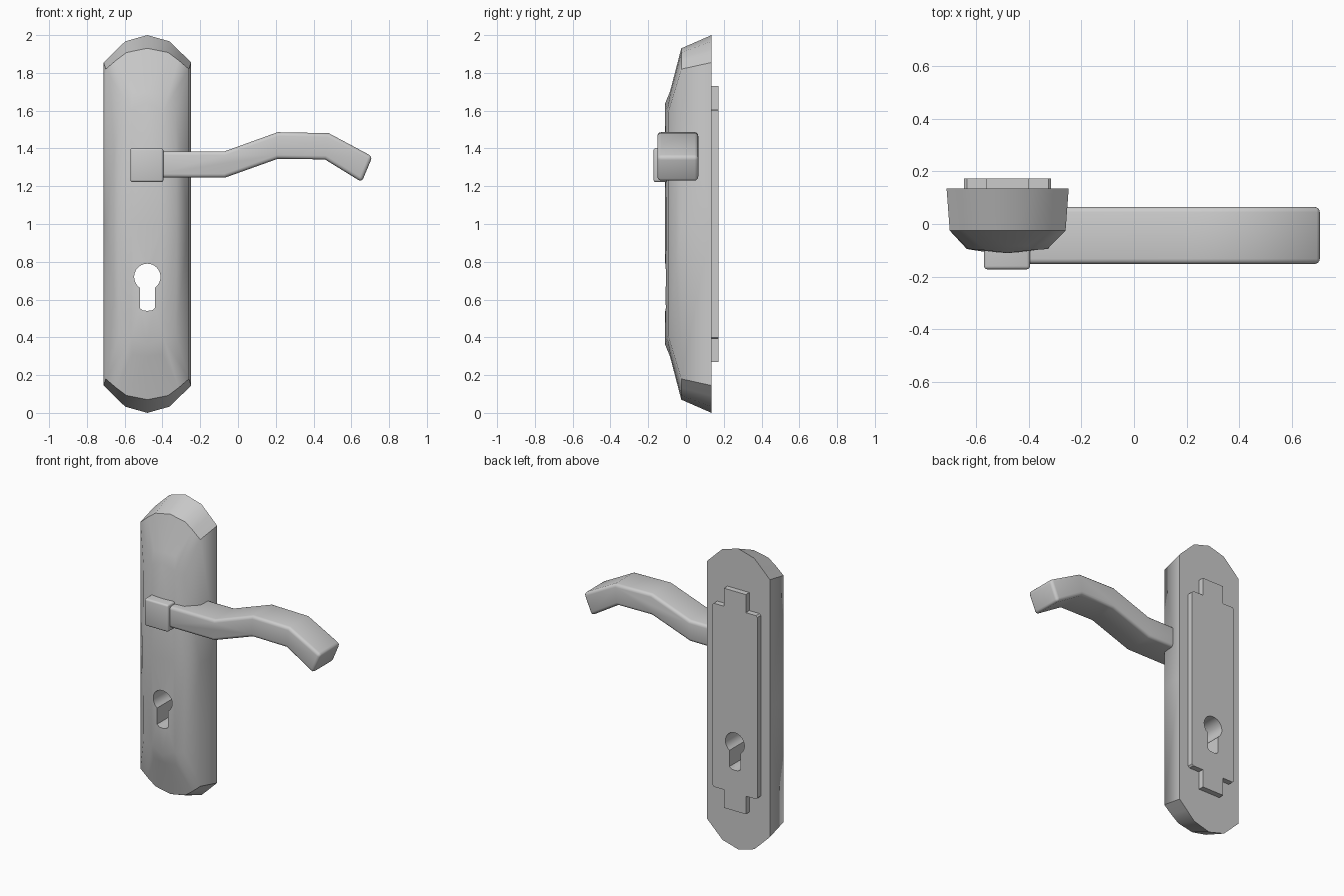
import bpy, bmesh, math
from mathutils import Vector

if "Cube" in bpy.data.objects:
    bpy.data.objects.remove(bpy.data.objects["Cube"])

CX = -0.48  # plate centre line


def add_object(name, bm, loc=(0, 0, 0)):
    bmesh.ops.recalc_face_normals(bm, faces=bm.faces)
    mesh = bpy.data.meshes.new(name)
    bm.to_mesh(mesh)
    bm.free()
    ob = bpy.data.objects.new(name, mesh)
    ob.location = loc
    bpy.context.collection.objects.link(ob)
    return ob


def prism(name, pts, y0, y1, loc=(0, 0, 0)):
    """Extrude an (x, z) outline along y."""
    bm = bmesh.new()
    front = [bm.verts.new((x, y0, z)) for x, z in pts]
    back = [bm.verts.new((x, y1, z)) for x, z in pts]
    bm.faces.new(front)
    bm.faces.new(back[::-1])
    n = len(pts)
    for i in range(n):
        j = (i + 1) % n
        bm.faces.new((front[i], back[i], back[j], front[j]))
    return add_object(name, bm, loc)


def bevel(ob, width, segments=3, angle=45):
    m = ob.modifiers.new("bevel", 'BEVEL')
    m.width, m.segments = width, segments
    m.limit_method, m.angle_limit = 'ANGLE', math.radians(angle)


def cut(ob, cutter):
    m = ob.modifiers.new("cut", 'BOOLEAN')
    m.operation, m.object, m.solver = 'DIFFERENCE', cutter, 'EXACT'


def finish(ob, angle):
    """Apply the modifiers and smooth everything but the sharp edges."""
    bpy.ops.object.select_all(action='DESELECT')
    bpy.context.view_layer.objects.active = ob
    ob.select_set(True)
    for m in list(ob.modifiers):
        bpy.ops.object.modifier_apply(modifier=m.name)
    bpy.ops.object.shade_smooth_by_angle(angle=math.radians(angle))


# Keyhole cutter: round head with a slot below
head, slot_w = 0.07, 0.04
a0 = math.asin(slot_w / head)
steps = 20
hole = []
for i in range(steps + 1):
    a = -math.pi / 2 + a0 + (2 * math.pi - 2 * a0) * i / steps
    hole.append((CX + head * math.cos(a), 0.72 + head * math.sin(a)))
hole += [(CX - slot_w, 0.555), (CX - 0.025, 0.543), (CX, 0.54),
         (CX + 0.025, 0.543), (CX + slot_w, 0.555)]
cutter = prism("keyhole_cutter", hole, -0.4, 0.4)
cutter.hide_render = True

# Cover plate: one quarter lofted through three outlines, then mirrored
rings = [
    [(.232, .135, 0), (.232, .135, .855), (.175, .135, .911), (.117, .135, .967), (0, .135, 1)],
    [(.220, -.025, 0), (.220, -.025, .82), (.165, -.025, .867), (.11, -.025, .908), (0, -.025, .93)],
    [(.155, -.095, 0), (.150, -.095, .59), (.085, -.100, .60), (.08, -.083, .69), (0, -.085, .70)],
]
bm = bmesh.new()
R = [[bm.verts.new(p) for p in ring] for ring in rings]
for lo, hi in zip(R, R[1:]):
    for i in range(4):
        bm.faces.new((lo[i], lo[i + 1], hi[i + 1], hi[i]))
bm.faces.new(R[0] + [bm.verts.new((0, .135, 0))])
e, a, b, c, d = R[2]
q = bm.verts.new((.085, -.106, 0))
n = bm.verts.new((0, -.11, 0))
m = bm.verts.new((0, -.11, .64))
for f in ((e, a, b, q), (q, b, m, n), (b, c, d, m)):
    bm.faces.new(f)
plate = add_object("cover_plate", bm, (CX, 0, 1))
mir = plate.modifiers.new("mirror", 'MIRROR')
mir.use_axis = (True, False, True)
cut(plate, cutter)
finish(plate, 42)

# Stepped mounting plate on the back
quarter = [(.165, .60), (.155, .61), (.08, .61), (.08, .73)]
top = quarter + [(-x, z) for x, z in quarter[::-1]]
outline = top + [(-x, -z) for x, z in top]
backing = prism("backing_plate", outline, 0.12, 0.172, (CX, 0, 1))
cut(backing, cutter)
finish(backing, 30)

# Square hub of the lever
hub = prism("lever_hub", [(-.57, 1.222), (-.395, 1.222), (-.395, 1.402), (-.57, 1.402)],
            -0.172, 0.06)
bevel(hub, 0.012)
finish(hub, 40)

# Wavy lever
upper = [(-.45, 1.385), (-.07, 1.385), (.21, 1.486), (.48, 1.481), (.712, 1.357)]
lower = [(.655, 1.222), (.46, 1.342), (.21, 1.345), (-.07, 1.245), (-.45, 1.245)]
lever = prism("lever", upper + lower, -0.152, 0.065)
bevel(lever, 0.02)
finish(lever, 40)
